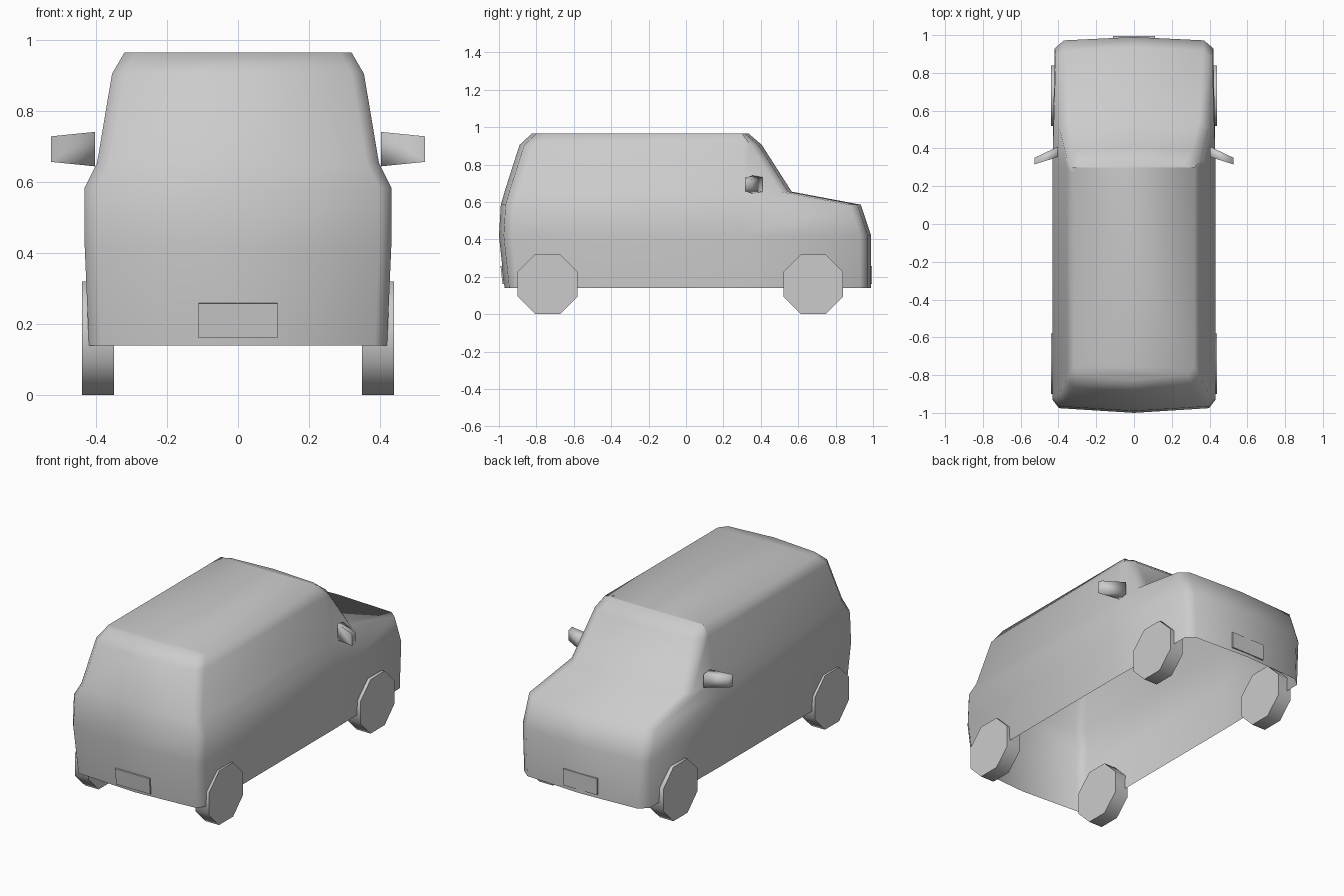
import bpy, bmesh, math
from mathutils import Matrix

if "Cube" in bpy.data.objects:
    bpy.data.objects.remove(bpy.data.objects["Cube"], do_unlink=True)

paint = bpy.data.materials.new("light_grey")
paint.use_nodes = True
GREY = (0.6, 0.6, 0.6, 1)
paint.diffuse_color = GREY
paint.node_tree.nodes["Principled BSDF"].inputs["Base Color"].default_value = GREY


def finish(bm, name, smooth_angle):
    bmesh.ops.recalc_face_normals(bm, faces=bm.faces)
    mesh = bpy.data.meshes.new(name)
    bm.to_mesh(mesh)
    bm.free()
    mesh.materials.append(paint)
    obj = bpy.data.objects.new(name, mesh)
    bpy.context.collection.objects.link(obj)
    bpy.ops.object.select_all(action='DESELECT')
    obj.select_set(True)
    bpy.context.view_layer.objects.active = obj
    bpy.ops.object.shade_smooth_by_angle(angle=math.radians(smooth_angle))
    return obj


# Body shell, open underneath: rings of (height, half width, front half width, -y end, +y end)
LEVELS = [
    (0.14, 0.42, 0.41, -0.97, 0.99),
    (0.42, 0.432, 0.42, -1.0, 0.99),
    (0.585, 0.432, 0.415, -0.99, 0.935),
    (0.655, 0.397, 0.395, -0.97, 0.565),
    (0.905, 0.355, 0.355, -0.89, 0.405),
    (0.965, 0.32, 0.32, -0.825, 0.335),
]


def ring(bm, z, w, wf, tail, nose):
    half = [(w - 0.035, tail + 0.025), (w, tail + 0.07), (w, 0.3),
            (wf, nose - 0.06), (wf - 0.05, nose - 0.018)]
    plan = [(0, tail)] + half + [(0, nose)] + [(-x, y) for x, y in reversed(half)]
    return [bm.verts.new((x, y, z)) for x, y in plan]


bm = bmesh.new()
rings = [ring(bm, *level) for level in LEVELS]
n = len(rings[0])
for low, high in zip(rings, rings[1:]):
    for i in range(n):
        j = (i + 1) % n
        bm.faces.new((low[i], low[j], high[j], high[i]))
roof = rings[-1]
for i in range(n // 2):
    strip = [roof[i], roof[i + 1], roof[n - i - 1], roof[-i]]
    bm.faces.new(list(dict.fromkeys(strip)))
finish(bm, "body", 80)

# Eight-sided wheels
for side, side_name in ((1, "left"), (-1, "right")):
    for y, end in ((-0.74, "front"), (0.68, "back")):
        bm = bmesh.new()
        bmesh.ops.create_cone(bm, cap_ends=True, segments=8, depth=0.09,
                              radius1=0.16 / math.cos(math.pi / 8),
                              radius2=0.16 / math.cos(math.pi / 8))
        bm.transform(Matrix.Translation((side * 0.395, y, 0.16))
                     @ Matrix.Rotation(math.pi / 2, 4, 'Y')
                     @ Matrix.Rotation(math.pi / 8, 4, 'Z'))
        finish(bm, f"{end}_{side_name}_wheel", 50)

    # Tapered, swept wing mirror
    bm = bmesh.new()
    bmesh.ops.create_cube(bm, size=1)
    for v in bm.verts:
        outer = v.co.x > 0
        height = 0.072 if outer else 0.097
        depth = 0.035 if outer else 0.055
        # the face with the glass is taller than the shell behind it
        if v.co.y > 0:
            height *= 0.8
        v.co = (side * (0.527 if outer else 0.403),
                (0.333 if outer else 0.382) + v.co.y * depth,
                0.693 + v.co.z * height)
    finish(bm, f"{side_name}_wing_mirror", 100)

# Number plates at both ends
for y, tilt, name in ((-0.982, 6, "front_plate"), (0.99, 0, "back_plate")):
    bm = bmesh.new()
    bmesh.ops.create_cube(bm, size=1)
    bm.transform(Matrix.Translation((0, y, 0.21))
                 @ Matrix.Rotation(math.radians(tilt), 4, 'X')
                 @ Matrix.Diagonal((0.224, 0.009, 0.097, 1)))
    finish(bm, name, 30)
